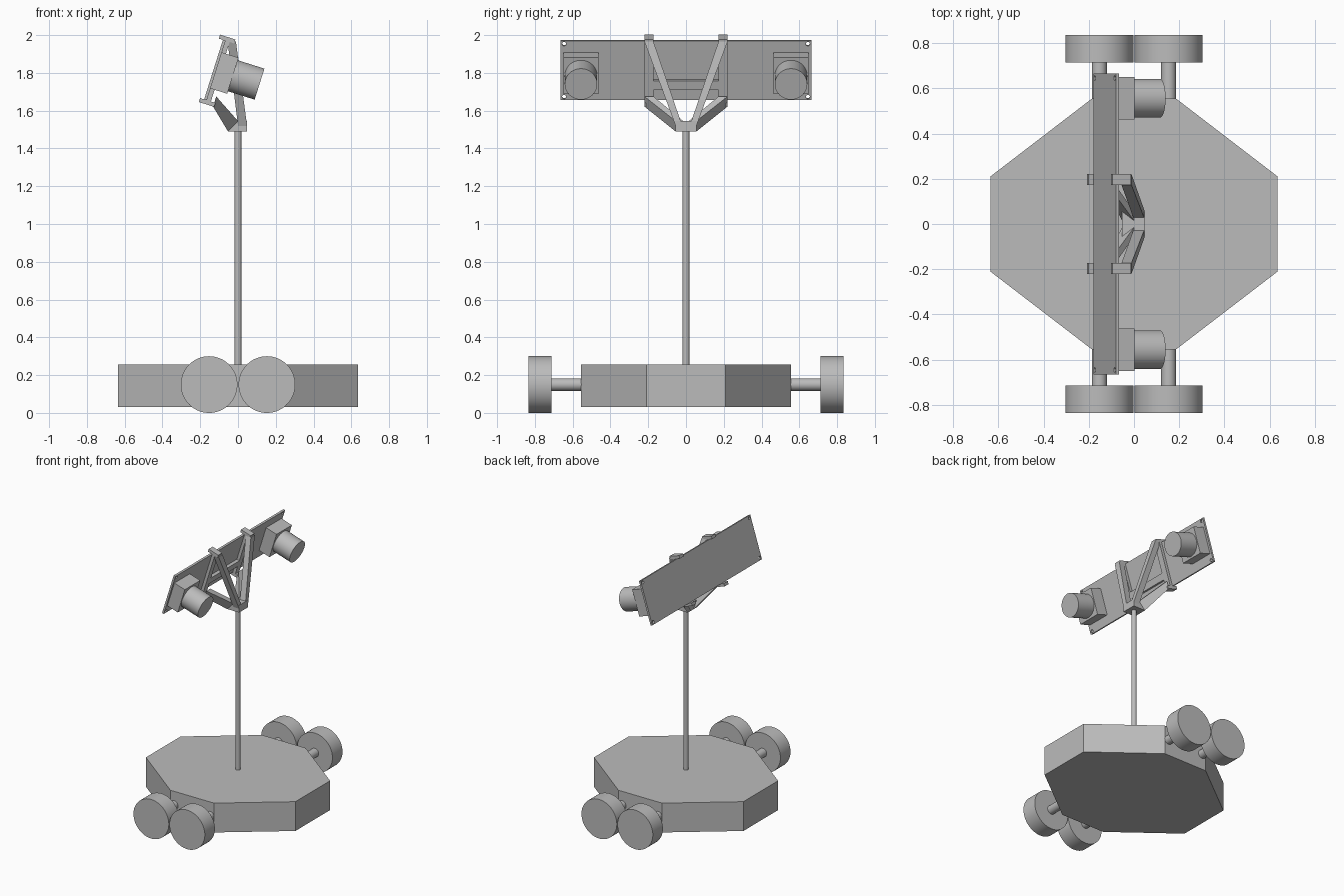
import bpy, bmesh, math
from mathutils import Matrix, Vector

if "Cube" in bpy.data.objects:
    bpy.data.objects.remove(bpy.data.objects["Cube"])

grey = bpy.data.materials.new("light_grey")
grey.diffuse_color = (0.5, 0.5, 0.5, 1)
grey.use_nodes = True
grey.node_tree.nodes["Principled BSDF"].inputs["Base Color"].default_value = grey.diffuse_color


def finish(name, bm, matrix=None, smooth=False):
    bmesh.ops.recalc_face_normals(bm, faces=bm.faces)
    me = bpy.data.meshes.new(name)
    bm.to_mesh(me)
    bm.free()
    me.materials.append(grey)
    ob = bpy.data.objects.new(name, me)
    bpy.context.collection.objects.link(ob)
    if matrix:
        ob.matrix_world = matrix
    if smooth:
        bpy.ops.object.select_all(action='DESELECT')
        ob.select_set(True)
        bpy.context.view_layer.objects.active = ob
        bpy.ops.object.shade_smooth_by_angle(angle=math.radians(30))
    return ob


def box(name, x, y, z, matrix=None):
    """Box from (min, max) ranges."""
    bm = bmesh.new()
    bmesh.ops.create_cube(bm, size=1)
    for v in bm.verts:
        v.co = [r[0] + (c + 0.5) * (r[1] - r[0]) for c, r in zip(v.co, (x, y, z))]
    return finish(name, bm, matrix)


def rod(name, p, q, r, matrix=None, seg=48):
    """Cylinder between two points."""
    p, q = Vector(p), Vector(q)
    bm = bmesh.new()
    turn = (q - p).to_track_quat('Z', 'Y').to_matrix().to_4x4()
    bmesh.ops.create_cone(bm, cap_ends=True, segments=seg, radius1=r, radius2=r,
                          depth=(q - p).length,
                          matrix=Matrix.Translation((p + q) / 2) @ turn)
    return finish(name, bm, matrix, True)


def strut(name, a, b):
    """Solid joining two four-cornered ends."""
    bm = bmesh.new()
    va, vb = ([bm.verts.new(c) for c in end] for end in (a, b))
    bm.faces.new(va)
    bm.faces.new(vb)
    for i in range(4):
        j = (i + 1) % 4
        bm.faces.new((va[i], va[j], vb[j], vb[i]))
    return finish(name, bm)


# Octagonal body
bm = bmesh.new()
ring = [(0.635, 0.21), (0.185, 0.555), (-0.185, 0.555), (-0.635, 0.21),
        (-0.635, -0.21), (-0.185, -0.555), (0.185, -0.555), (0.635, -0.21)]
base = bm.faces.new([bm.verts.new((x, y, 0.03)) for x, y in ring])
top = bmesh.ops.extrude_face_region(bm, geom=[base])
bmesh.ops.translate(bm, vec=(0, 0, 0.225),
                    verts=[v for v in top["geom"] if isinstance(v, bmesh.types.BMVert)])
finish("body", bm)

# Wheels and axles
for sx in (-1, 1):
    for sy in (-1, 1):
        x = 0.153 * sx
        rod("wheel", (x, 0.713 * sy, 0.15), (x, 0.835 * sy, 0.15), 0.15, seg=64)
        rod("axle", (x, 0.54 * sy, 0.15), (x, 0.72 * sy, 0.15), 0.033)

# Mast
rod("mast", (0, 0, 0.25), (0, 0, 1.5), 0.018)

# Tilted head frame: local x points along the lenses, local z up the board
head = Matrix.Translation((-0.1225, 0, 1.815)) @ Matrix.Rotation(math.radians(17.5), 4, 'Y')

# Board with corner holes
board = box("board", (-0.0075, 0.0075), (-0.665, 0.665), (-0.165, 0.165), head)
for sy in (-1, 1):
    for sz in (-1, 1):
        cutter = rod("hole_cutter", (-0.05, 0.645 * sy, 0.147 * sz),
                     (0.05, 0.645 * sy, 0.147 * sz), 0.011, head, 20)
        cutter.hide_render = True
        cutter.hide_viewport = True
        mod = board.modifiers.new("hole", 'BOOLEAN')
        mod.operation = 'DIFFERENCE'
        mod.object = cutter

# Cameras
for sy in (-1, 1):
    y = 0.556 * sy
    box("camera_housing", (0.007, 0.1), (y - 0.093, y + 0.093), (-0.1, 0.1), head)
    rod("camera_lens", (0.09, y, 0), (0.248, y, 0), 0.086, head)

# Bracket: clips, rails and legs
for s in (-1, 1):
    yr = sorted((0.172 * s, 0.22 * s))
    box("bracket_rail", (0.0075, 0.03), yr, (-0.187, 0.187), head)
    for sz in (-1, 1):
        box("bracket_clip", (-0.03, 0.055), yr, sorted((0.165 * sz, 0.187 * sz)), head)
    o, i = 0.22 * s, 0.172 * s
    strut("upper_leg",
          [(-0.055, o, 1.965), (-0.055, i, 1.965), (-0.011, i, 1.965), (-0.011, o, 1.965)],
          [(0.0, 0.055 * s, 1.52), (0.0, 0.02 * s, 1.52), (0.048, 0.02 * s, 1.52),
           (0.048, 0.055 * s, 1.52)])
    strut("lower_leg",
          [(-0.132, o, 1.622), (-0.132, i, 1.622), (-0.115, i, 1.675), (-0.115, o, 1.675)],
          [(-0.053, 0.055 * s, 1.49), (-0.053, 0.015 * s, 1.49), (0.0, 0.015 * s, 1.545),
           (0.0, 0.055 * s, 1.545)])
box("bracket_hub", (-0.053, 0.048), (-0.055, 0.055), (1.49, 1.545))
box("bracket_crossbar", (0.0075, 0.03), (-0.172, 0.172), (-0.1, -0.05), head)
